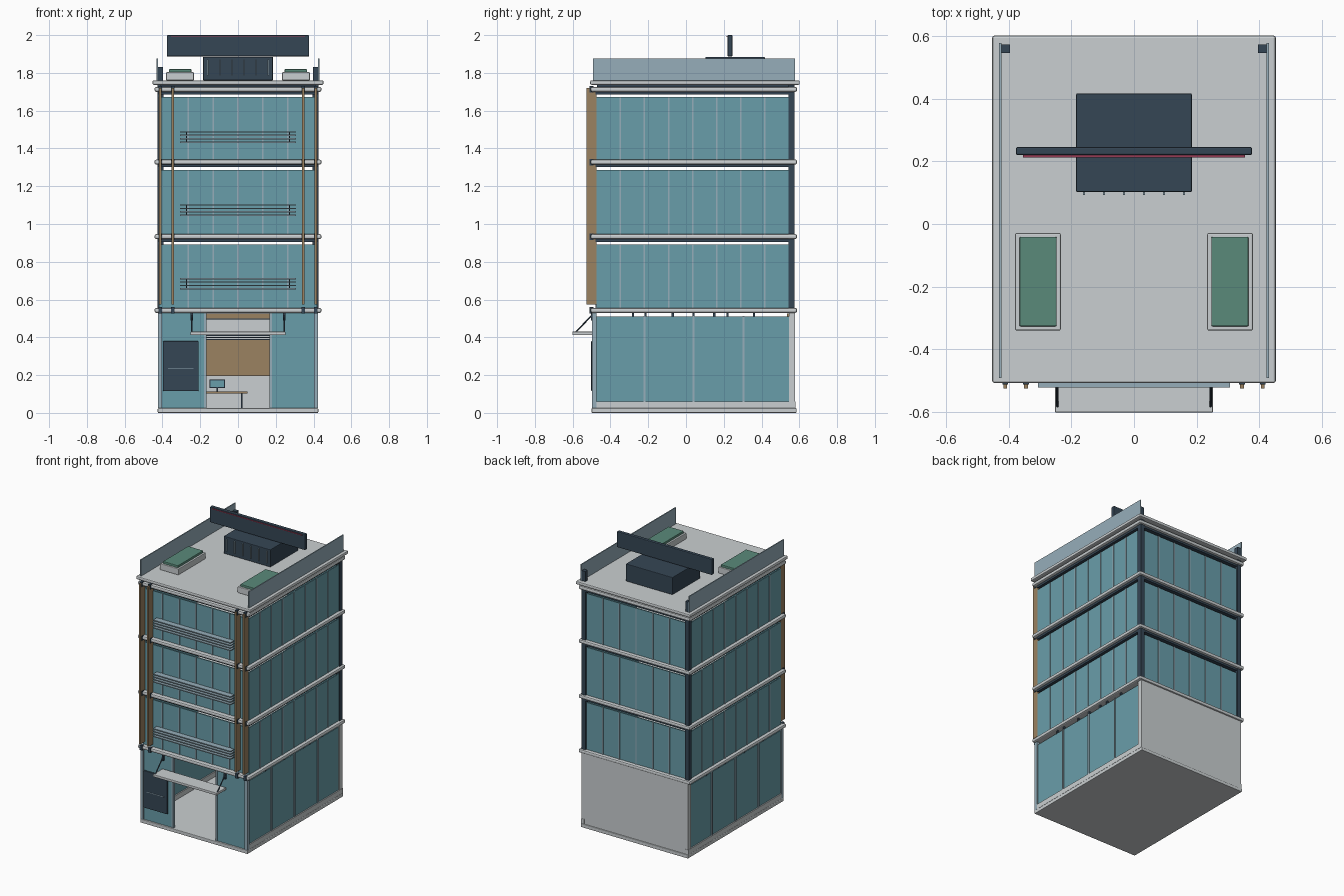
import bpy, bmesh, math
from mathutils import Vector

if "Cube" in bpy.data.objects:
    bpy.data.objects.remove(bpy.data.objects["Cube"])


def material(name, rgb):
    m = bpy.data.materials.new(name)
    lin = [(c / 255 / 12.92) if c < 11 else ((c / 255 + 0.055) / 1.055) ** 2.4 for c in rgb]
    m.diffuse_color = (*lin, 1)
    m.use_nodes = True
    m.node_tree.nodes["Principled BSDF"].inputs["Base Color"].default_value = m.diffuse_color
    return m


CONCRETE = material("pale_concrete", (202, 207, 209))
GLASS = material("teal_glass", (105, 158, 170))
DARK = material("dark_slate", (53, 70, 85))
WOOD = material("warm_wood", (155, 130, 97))
METAL = material("light_blue_metal", (150, 174, 186))
GREEN = material("planting_green", (90, 138, 122))
RED = material("red_trim", (150, 60, 85))


def boxes(name, mat, spans, bevel=0.0):
    """One object made of boxes given as (x0, x1, y0, y1, z0, z1)."""
    bm = bmesh.new()
    for x0, x1, y0, y1, z0, z1 in spans:
        vs = bmesh.ops.create_cube(bm, size=1)["verts"]
        for v in vs:
            v.co = Vector(((x0 + x1) / 2 + v.co.x * (x1 - x0),
                           (y0 + y1) / 2 + v.co.y * (y1 - y0),
                           (z0 + z1) / 2 + v.co.z * (z1 - z0)))
    me = bpy.data.meshes.new(name)
    bm.to_mesh(me)
    bm.free()
    me.materials.append(mat)
    ob = bpy.data.objects.new(name, me)
    bpy.context.collection.objects.link(ob)
    if bevel:
        mod = ob.modifiers.new("edge_bevel", "BEVEL")
        mod.width = bevel
        mod.segments = 2
    return ob


def both(*spans):
    """Boxes plus their copies mirrored across x = 0."""
    return list(spans) + [(-s[1], -s[0], *s[2:]) for s in spans]


def rod(name, mat, a, b, radius):
    a, b = Vector(a), Vector(b)
    bpy.ops.mesh.primitive_cylinder_add(vertices=8, radius=radius, depth=(b - a).length,
                                        location=(a + b) / 2)
    ob = bpy.context.object
    ob.name = name
    ob.rotation_euler = (b - a).to_track_quat("Z", "Y").to_euler()
    ob.data.materials.append(mat)


# Base, side curbs and solid rear wall of the ground floor
boxes("base_slab", CONCRETE, [(-.425, .425, -.5, .585, 0, .025)], .004)
boxes("side_curb", CONCRETE, both((.4, .424, -.475, .58, .025, .06)))
boxes("ground_rear_wall", CONCRETE, [(-.422, .422, .545, .578, .025, .53)])

# Floor slabs with dark soffits, and the roof
floors = [.53, .92, 1.315, 1.7]
boxes("floor_slabs", CONCRETE, [(-.442, .442, -.505, .588, z, z + .026) for z in floors], .009)
boxes("dark_soffits", DARK, [(-.422, .422, -.478, .57, z - .014, z) for z in floors[1:]])
boxes("roof_core", DARK, [(-.41, .41, -.47, .56, 1.726, 1.737)])
boxes("roof_slab", CONCRETE, [(-.453, .453, -.508, .602, 1.737, 1.76)], .007)

# Upper storeys: glass walls and slim mullions
glass, mullions, kicks = [], [], []
for z0, z1 in zip(floors[:-1], floors[1:]):
    lo, hi = z0 + .026, z1 - .028
    glass += both((.41, .418, -.475, .545, lo, hi))
    glass += [(-.41, .41, -.475, -.467, lo, hi), (-.395, .395, .555, .563, lo, hi)]
    for i in range(1, 8):
        y = -.475 + i * .1275
        mullions += both((.416, .422, y - .004, y + .004, lo, hi))
    for i in range(-2, 3):
        x = i * .132
        mullions += [(x - .004, x + .004, -.48, -.474, lo, hi),
                     (x - .004, x + .004, .562, .568, lo, hi)]
boxes("upper_glass", GLASS, glass)
boxes("upper_mullions", METAL, mullions)

# Dark corner columns at the rear
boxes("rear_columns", DARK, both((.395, .425, .543, .575, .556, 1.737),
                                 (.396, .424, .546, .574, 1.76, 1.832)))

# Vertical wooden fins and horizontal sunshade slats on the front
boxes("front_fins", WOOD, both(*[(x - .006, x + .006, -.526, -.474, .575, 1.72)
                                 for x in (.345, .411)]))
boxes("fin_brackets", DARK, both(*[(x - .009, x + .009, -.512, -.49, z - .004, z + .03)
                                   for x in (.345, .411) for z in floors]))
boxes("sunshade_slats", METAL, [(-.306, .306, -.522, -.482, z + i * .018, z + i * .018 + .007)
                                for z in (.653, 1.043, 1.43) for i in range(4)])
boxes("slat_supports", DARK, both(*[(.27, .276, -.49, -.474, z, z + .06)
                                    for z in (.653, 1.043, 1.43)]))

# Ground floor glazing, posts and high brackets
boxes("ground_side_glass", GLASS, both((.408, .416, -.475, .545, .06, .51)))
boxes("ground_front_glass", GLASS, both((.178, .41, -.488, -.48, .025, .53)))
boxes("ground_posts", METAL, both((.402, .424, -.498, -.474, .025, .53),
                                  (.168, .18, -.494, -.474, .025, .53),
                                  *[(.41, .422, y - .006, y + .006, .06, .512)
                                    for y in (-.22, .04, .305)]))
boxes("side_clips", DARK, both(*[(.405, .417, y - .006, y + .006, .508, .53)
                                 for y in (-.28, -.215, -.07, .04, .15, .22, .36)]))

# Dark board beside the entrance
boxes("entrance_board", DARK, [(-.397, -.209, -.502, -.488, .115, .38)], .004)
boxes("board_line", METAL, [(-.37, -.236, -.504, -.501, .232, .236)])

# Entrance canopy with hanging rods
boxes("entrance_canopy", CONCRETE, [(-.252, .252, -.602, -.495, .412, .43)], .003)
for s in (-1, 1):
    rod("canopy_rod", DARK, (s * .245, -.583, .428), (s * .245, -.5, .515), .004)
    boxes("canopy_rod_plate", DARK, [(s * .245 - .006, s * .245 + .006, -.503, -.487, .49, .53)])

# Interior: rear panelling, slats, desk and screen
boxes("interior_panel", WOOD, [(-.3, .3, .535, .545, .195, .385), (-.3, .3, .535, .545, .5, .525)])
boxes("interior_slats", DARK, [(-.3, .3, .53, .545, z, z + .006)
                               for z in (.385, .396, .407, .495)])
boxes("desk_top", WOOD, [(-.32, .05, .2, .32, .103, .112)])
boxes("desk_legs", DARK, [(x - .004, x + .004, .25, .27, .025, .103) for x in (-.28, .02)])
boxes("screen", DARK, [(-.15, -.07, .25, .26, .132, .176), (-.114, -.106, .25, .26, .112, .132)])
boxes("screen_face", GLASS, [(-.146, -.074, .247, .25, .136, .172)])

# Roof side parapets
boxes("side_parapets", METAL, both((.424, .431, -.492, .578, 1.76, 1.877)))

# Roof planters
boxes("planter_boxes", CONCRETE, both((.234, .38, -.34, -.029, 1.76, 1.804)), .004)
boxes("planter_greenery", GREEN, both((.247, .366, -.327, -.041, 1.80, 1.82)), .004)

# Roof plant room with front ribs, and the long board above it
boxes("plant_room", DARK, [(-.185, .185, .102, .417, 1.76, 1.885)], .004)
boxes("plant_room_ribs", METAL, [(x - .003, x + .003, .093, .103, 1.785, 1.872)
                                 for x in (-.16, -.096, -.032, .032, .096, .16)])
boxes("roof_board", DARK, [(-.377, .377, .22, .246, 1.887, 2.0)], .005)
boxes("board_trim", RED, [(-.355, .355, .213, .221, 1.989, 1.993)])
